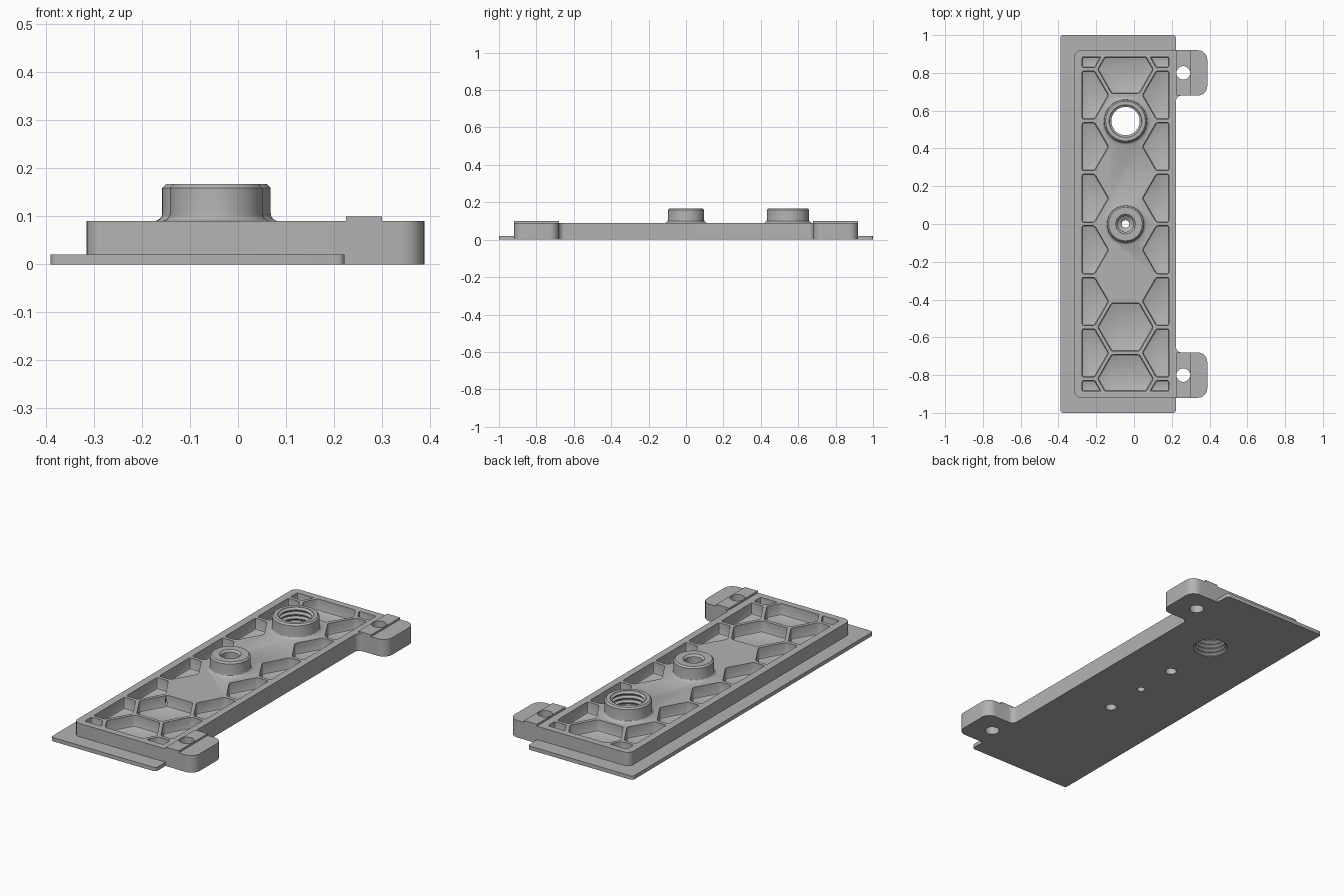
import bpy, bmesh
from math import sin, cos, pi, sqrt
from mathutils import Vector

if "Cube" in bpy.data.objects:
    bpy.data.objects.remove(bpy.data.objects["Cube"])

grey = bpy.data.materials.new("satin_grey")
grey.use_nodes = True
grey.diffuse_color = (0.45, 0.45, 0.45, 1)
grey.node_tree.nodes["Principled BSDF"].inputs["Base Color"].default_value = (0.45, 0.45, 0.45, 1)

AXIS_X = -0.045            # centre line of the bosses and cells
TOP = 0.09                 # top of the body
FLOOR = 0.03               # bottom of the pockets
BOSS_TOP = 0.167


def add_object(name, bm):
    bmesh.ops.recalc_face_normals(bm, faces=bm.faces[:])
    mesh = bpy.data.meshes.new(name)
    bm.to_mesh(mesh)
    bm.free()
    mesh.materials.append(grey)
    obj = bpy.data.objects.new(name, mesh)
    bpy.context.collection.objects.link(obj)
    return obj


def rounded(corners, steps=8):
    """Outline with an arc of the given radius at each right-angled corner."""
    points = []
    for i, (x, y, r) in enumerate(corners):
        p = Vector((x, y))
        a = (Vector(corners[i - 1][:2]) - p).normalized()
        b = (Vector(corners[(i + 1) % len(corners)][:2]) - p).normalized()
        centre = p + (a + b) * r
        for k in range(steps + 1):
            t = k / steps * pi / 2
            points.append(centre - r * (b * cos(t) + a * sin(t)))
    return points


def prism(name, points, z0, z1):
    bm = bmesh.new()
    face = bm.faces.new([bm.verts.new((p[0], p[1], z0)) for p in points])
    new = bmesh.ops.extrude_face_region(bm, geom=[face])["geom"]
    bmesh.ops.translate(bm, vec=(0, 0, z1 - z0),
                        verts=[v for v in new if isinstance(v, bmesh.types.BMVert)])
    return add_object(name, bm)


def lathe(name, x, y, profile, sides=56):
    """Closed solid of revolution from (radius, height) pairs."""
    bm = bmesh.new()
    rings = [[bm.verts.new((x + r * cos(2 * pi * k / sides), y + r * sin(2 * pi * k / sides), z))
              for k in range(sides)] for r, z in profile]
    for low, high in zip(rings, rings[1:]):
        for k in range(sides):
            n = (k + 1) % sides
            bm.faces.new((low[k], low[n], high[n], high[k]))
    bm.faces.new(rings[0])
    bm.faces.new(rings[-1])
    return add_object(name, bm)


def combine(target, tool, operation):
    mod = target.modifiers.new(tool.name, 'BOOLEAN')
    mod.operation = operation
    mod.solver = 'EXACT'
    mod.object = tool
    bpy.context.view_layer.objects.active = target
    bpy.ops.object.modifier_apply(modifier=mod.name)
    bpy.data.objects.remove(tool)


def pocket(cx, cy, radius):
    """Hexagonal pocket cutter, trimmed to the rim, with rounded floor."""
    bm = bmesh.new()
    bm.faces.new([bm.verts.new((cx + radius * cos(k * pi / 3), cy + radius * sin(k * pi / 3), FLOOR))
                  for k in range(6)])
    for co, no in (((-0.275, 0, 0), (-1, 0, 0)), ((0.185, 0, 0), (1, 0, 0)),
                   ((0, -0.885, 0), (0, -1, 0)), ((0, 0.885, 0), (0, 1, 0))):
        bmesh.ops.bisect_plane(bm, geom=bm.verts[:] + bm.edges[:] + bm.faces[:],
                               plane_co=co, plane_no=no, clear_outer=True)
    new = bmesh.ops.extrude_face_region(bm, geom=bm.faces[:])["geom"]
    bmesh.ops.translate(bm, vec=(0, 0, 0.1),
                        verts=[v for v in new if isinstance(v, bmesh.types.BMVert)])
    bmesh.ops.recalc_face_normals(bm, faces=bm.faces[:])
    soft = [e for e in bm.edges if min(v.co.z for v in e.verts) < FLOOR + 0.01]
    bmesh.ops.bevel(bm, geom=soft, offset=0.009, segments=2, profile=0.5, affect='EDGES')
    return add_object("pocket_cutter", bm)


# Body with two side tabs
body = prism("mounting_body", rounded([
    (-0.315, -0.92, 0.035), (0.388, -0.92, 0.05), (0.388, -0.68, 0.05), (0.222, -0.68, 0.03),
    (0.222, 0.68, 0.03), (0.388, 0.68, 0.05), (0.388, 0.92, 0.05), (-0.315, 0.92, 0.035)]), 0, TOP)

# Thin base flange
flange = prism("base_flange", rounded([
    (-0.39, -1, 0.015), (0.222, -1, 0.015), (0.222, 1, 0.015), (-0.39, 1, 0.015)], 4), 0, 0.02)
combine(body, flange, 'UNION')

# Raised pads on the tabs
for s in (-1, 1):
    pad = prism("tab_pad", [(0.225, s * 0.68), (0.3, s * 0.68), (0.3, s * 0.92), (0.225, s * 0.92)],
                0.07, 0.1)
    combine(body, pad, 'UNION')

# Honeycomb pockets: side columns plus three open centre cells
PITCH = 0.273
COLUMN = PITCH * sqrt(3) / 2
RADIUS = (PITCH - 0.018) / sqrt(3)
cells = [(AXIS_X + s * COLUMN, (k + 0.5) * PITCH) for s in (-1, 1) for k in range(-4, 4)]
cells += [(AXIS_X, k * PITCH) for k in (-3, -2, 3)]
for cx, cy in cells:
    combine(body, pocket(cx, cy, RADIUS), 'DIFFERENCE')

# Bosses with flared foot and chamfered rim
for name, y, r in (("large_boss", 0.545, 0.113), ("small_boss", 0, 0.097)):
    boss = lathe(name, AXIS_X, y, [
        (r + 0.014, 0.07), (r + 0.014, TOP), (r + 0.006, TOP + 0.004), (r + 0.001, TOP + 0.01),
        (r, TOP + 0.017), (r, BOSS_TOP - 0.008), (r - 0.008, BOSS_TOP)])
    combine(body, boss, 'UNION')

# Threaded through bore
thread = [(0.086, -0.01)]
for k in range(7):
    z = 0.004 + k * 0.0235
    thread += [(0.086, z), (0.075, z + 0.008), (0.075, z + 0.012), (0.086, z + 0.02)]
thread.append((0.09, 0.18))
combine(body, lathe("thread_cutter", AXIS_X, 0.545, thread), 'DIFFERENCE')

# Stepped centre bore
combine(body, lathe("centre_bore_cutter", AXIS_X, 0, [
    (0.02, -0.01), (0.02, 0.045), (0.042, 0.06), (0.042, 0.157), (0.052, BOSS_TOP), (0.052, 0.18)]),
    'DIFFERENCE')

# Tab screw holes and blind holes underneath
for s in (-1, 1):
    combine(body, lathe("tab_hole_cutter", 0.261, s * 0.8, [(0.036, -0.01), (0.036, 0.12)], 32),
            'DIFFERENCE')
    combine(body, lathe("blind_hole_cutter", AXIS_X, s * 0.235, [(0.028, -0.01), (0.028, 0.06)], 32),
            'DIFFERENCE')

bpy.ops.object.select_all(action='DESELECT')
body.select_set(True)
bpy.context.view_layer.objects.active = body
bpy.ops.object.shade_smooth_by_angle()
